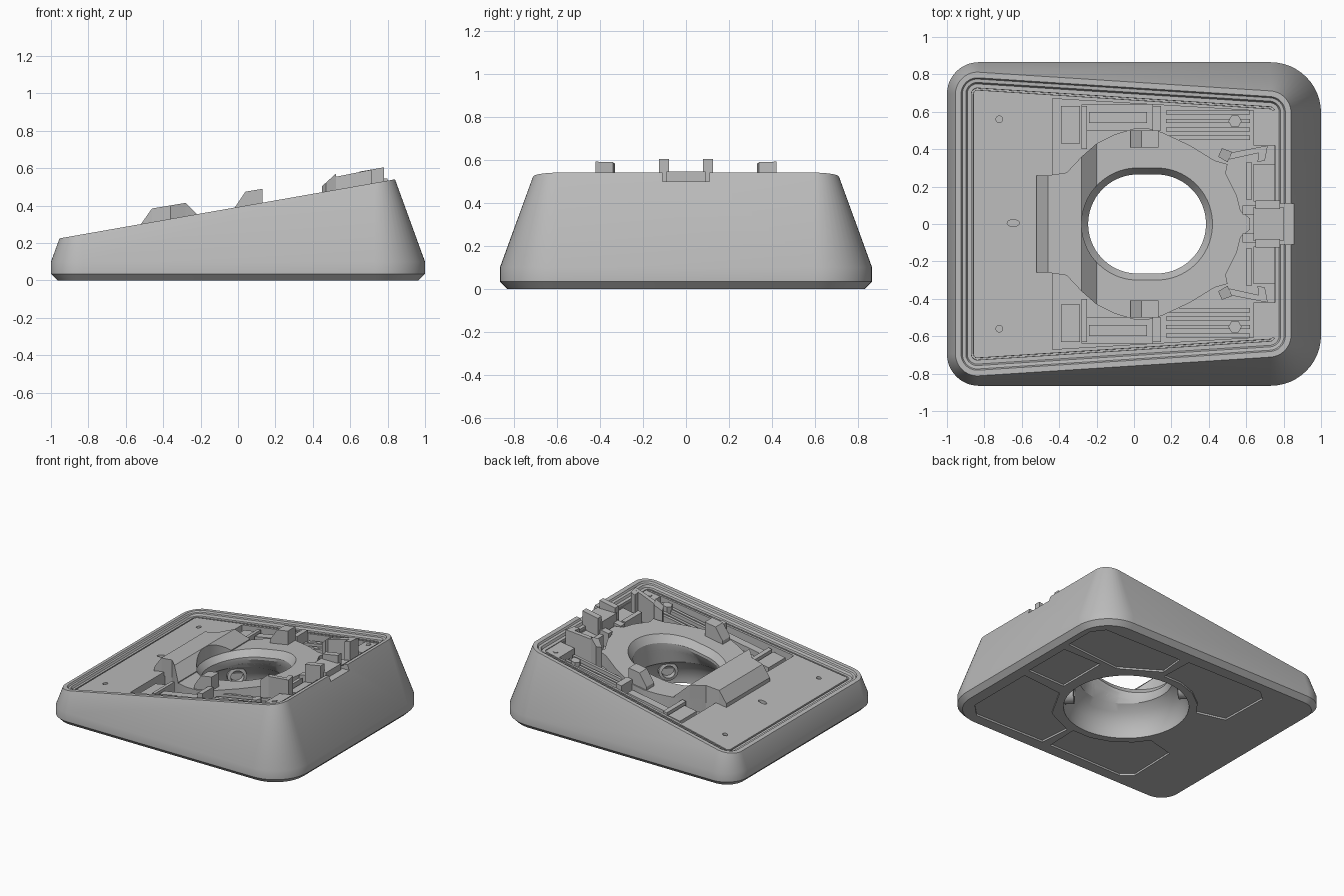
import bpy, bmesh
from math import sin, cos, pi, radians
from mathutils import Matrix

cube = bpy.data.objects.get("Cube")
if cube:
    bpy.data.objects.remove(cube, do_unlink=True)

grey = bpy.data.materials.new("matte grey")
grey.use_nodes = True
COLOR = (0.5, 0.5, 0.5, 1)
grey.diffuse_color = COLOR
grey.node_tree.nodes["Principled BSDF"].inputs["Base Color"].default_value = COLOR

SLOPE, MID = 0.176, 0.393      # tilted top plane
DRAFT, WAIST = 0.364, 0.1      # side wall taper and where it starts


def tilt(offset=0.0):
    """Height function parallel to the tilted top."""
    return lambda x, y: MID + SLOPE * x + offset


def level(z):
    return lambda x, y: z


def line(x0, z0, x1, z1):
    """Height function sloping along x between two points."""
    return lambda x, y: z0 + (z1 - z0) * (x - x0) / (x1 - x0)


def loft(name, rings):
    bm = bmesh.new()
    rows = [[bm.verts.new(p) for p in ring] for ring in rings]
    n = len(rows[0])
    for a, b in zip(rows, rows[1:]):
        for i in range(n):
            j = (i + 1) % n
            bm.faces.new((a[i], a[j], b[j], b[i]))
    bm.faces.new(rows[0])
    bm.faces.new(rows[-1])
    bmesh.ops.recalc_face_normals(bm, faces=bm.faces)
    mesh = bpy.data.meshes.new(name)
    bm.to_mesh(mesh)
    bm.free()
    mesh.materials.append(grey)
    ob = bpy.data.objects.new(name, mesh)
    bpy.context.collection.objects.link(ob)
    return ob


def prism(name, pts, bottom, top):
    return loft(name, [[(x, y, f(x, y)) for x, y in pts] for f in (bottom, top)])


def box(x0, x1, y0, y1):
    return [(x0, y0), (x1, y0), (x1, y1), (x0, y1)]


def flip(pts):
    return [(x, -y) for x, y in reversed(pts)]


def pair(name, pts, bottom, top):
    return [prism("left_" + name, flip(pts), bottom, top),
            prism("right_" + name, pts, bottom, top)]


def disc(cx, cy, rx, ry, n=24):
    return [(cx + rx * cos(2 * pi * i / n), cy + ry * sin(2 * pi * i / n)) for i in range(n)]


def cut(ob, cutters):
    bpy.context.view_layer.objects.active = ob
    for c in cutters:
        mod = ob.modifiers.new("cut", "BOOLEAN")
        mod.object, mod.solver = c, "EXACT"
        bpy.ops.object.modifier_apply(modifier=mod.name)


# Wedge body: rounded footprint, tapered sides, stepped rim
outline = []
for cx, cy, r, start in ((0.73, 0.595, 0.27, 0), (-0.83, 0.695, 0.17, 90),
                         (-0.83, -0.695, 0.17, 180), (0.73, -0.595, 0.27, 270)):
    for i in range(13):
        a = radians(start + 90 * i / 12)
        outline.append((cx + r * cos(a), cy + r * sin(a), cos(a), sin(a)))


def wall_ring(inset, z):
    return [(x - inset * nx, y - inset * ny, z) for x, y, nx, ny in outline]


def top_ring(inset, offset):
    ring = []
    for x, y, nx, ny in outline:
        z = (MID + SLOPE * (x + DRAFT * WAIST * nx)) / (1 + SLOPE * DRAFT * nx)
        d = DRAFT * (z - WAIST) + inset
        px, py = x - d * nx, y - d * ny
        ring.append((px, py, tilt(offset)(px, py)))
    return ring


body = loft("body", [wall_ring(0.035, 0), wall_ring(0, 0.035), wall_ring(0, WAIST)]
            + [top_ring(i, o) for i, o in ((0, 0), (0.03, 0), (0.037, -0.012), (0.055, -0.014),
                                           (0.063, -0.03), (0.085, -0.03), (0.086, -0.05),
                                           (0.095, -0.05), (0.096, -0.03))])


# Central opening: round bowl below, tilted oval above
def oval(r, straight, height):
    ring = []
    for i in range(64):
        a = 2 * pi * (i + 0.5) / 64
        x = 0.07 + r * cos(a) + (straight if cos(a) > 0 else -straight)
        y = r * sin(a)
        ring.append((x, y, height(x, y)))
    return ring


opening = loft("opening_cutter", [
    oval(0.43, 0, level(-0.1)), oval(0.43, 0, level(0.04)), oval(0.41, 0, level(0.11)),
    oval(0.37, 0, level(0.17)), oval(0.32, 0, level(0.21)), oval(0.265, 0.05, tilt(-0.1)),
    oval(0.265, 0.05, tilt(-0.08)), oval(0.3, 0.05, tilt(-0.03)), oval(0.3, 0.05, tilt(0.3))])

# Equipment bay, rim notch and small holes
FLOOR = tilt(-0.13)
ABOVE = tilt(0.3)
cutters = [
    prism("bay_cutter", [(-0.435, -0.67), (0.75, -0.6), (0.75, 0.6), (-0.435, 0.67)], FLOOR, ABOVE),
    prism("notch_cutter", [(0.64, -0.11), (0.95, -0.11), (0.95, 0.11), (0.64, 0.11)],
          level(0.5), level(0.8)),
    prism("slot_cutter", disc(-0.645, 0.005, 0.033, 0.018), tilt(-0.08), ABOVE)]
for x in (-0.72, 0.7):
    if x < 0:
        cutters += pair("screw_cutter", disc(x, 0.56, 0.018, 0.018, 12), tilt(-0.08), ABOVE)

# Shallow pad pockets in the underside
near_arc = [(0.07 + 0.49 * cos(radians(a)), 0.49 * sin(radians(a))) for a in (82, 100, 118, 136, 150)]
side_pad = [(-0.57, 0.3), (-0.58, 0.68), (-0.5, 0.75), (0.13, 0.74)] + near_arc
pads = [side_pad, flip(side_pad),
        [(0.92, 0.4), (0.92, 0.63), (0.85, 0.72), (0.2, 0.73), (0.18, 0.53), (0.36, 0.42), (0.46, 0.36)],
        [(0.9, -0.05), (0.9, 0.33), (0.58, 0.33), (0.58, -0.06)],
        [(0.88, -0.12), (0.88, -0.65), (0.78, -0.75), (0.2, -0.74), (0.18, -0.5), (0.4, -0.4), (0.54, -0.15)]]
cutters += [prism("pad_cutter", p, level(-0.05), level(0.014)) for p in pads]
cut(body, cutters + [opening])

# Saddle plate around the opening, with the raised sloping block on its low side
half = [(0.62, 0.03), (0.57, 0.07), (0.55, 0.15), (0.49, 0.27), (0.5, 0.32), (0.43, 0.34),
        (0.3, 0.42), (0.15, 0.49), (0.08, 0.51), (0, 0.51), (-0.1, 0.48), (-0.2, 0.43),
        (-0.28, 0.36), (-0.36, 0.275), (-0.43, 0.26)]
UNDER = tilt(-0.15)
saddle = prism("saddle_plate", half + flip(half), UNDER, tilt(-0.03))
block = [prism("block_front_slope", box(-0.52, -0.46, -0.26, 0.26), tilt(-0.06), line(-0.52, 0.3, -0.46, 0.385))]
crest = [(-0.28, 0.36), (-0.36, 0.275), (-0.46, 0.26)]
block.append(prism("block_crest", crest + flip(crest), tilt(-0.06), line(-0.46, 0.385, -0.28, 0.415)))
back = [(-0.2, 0.43), (-0.28, 0.36)]
block.append(prism("block_back_slope", back + flip(back), tilt(-0.06), line(-0.28, 0.415, -0.2, 0.335)))
for part in [saddle] + block:
    cut(part, [opening])
for c in cutters + [opening]:
    bpy.data.objects.remove(c, do_unlink=True)

# Mirrored fittings in the bay
pair("wedge_block", box(-0.39, -0.29, 0.43, 0.63), UNDER, tilt(-0.05))
pair("bay_shelf", box(-0.28, 0.1, 0.5, 0.64), UNDER, tilt(-0.09))
pair("shelf_bar", box(-0.24, 0.07, 0.54, 0.6), UNDER, tilt(-0.05))
pair("shelf_stop", box(-0.28, -0.25, 0.4, 0.63), UNDER, tilt(-0.035))
pair("hook_slope", box(-0.02, 0.04, 0.41, 0.5), UNDER, line(-0.02, 0.385, 0.04, 0.475))
pair("hook_top", box(0.04, 0.13, 0.41, 0.5), UNDER, line(0.04, 0.475, 0.13, 0.49))
pair("hook_post", box(0.1, 0.145, 0.5, 0.63), UNDER, tilt(0.0))
for i in range(4):
    y = 0.45 + 0.045 * i
    pair("rail", box(0.17, 0.62, y, y + 0.022), UNDER, tilt(-0.06 - 0.01 * (i % 2)))
pair("hex_boss", disc(0.54, 0.55, 0.036, 0.036, 6), UNDER, tilt(-0.03))
pair("end_shelf", box(0.64, 0.755, 0.42, 0.61), UNDER, tilt(-0.035))
pair("end_screw", disc(0.7, 0.56, 0.018, 0.018, 12), UNDER, tilt(-0.03))
pair("inner_wall", box(0.6, 0.63, 0.13, 0.33), UNDER, tilt(-0.03))
pair("side_step", box(0.64, 0.755, 0.12, 0.32), UNDER, tilt(-0.06))

# Angled clips
pair("clip_nose", [(0.45, 0.36), (0.5, 0.33), (0.525, 0.385), (0.47, 0.405)], UNDER, line(0.45, 0.505, 0.5, 0.55))
pair("clip_arm", [(0.51, 0.345), (0.69, 0.385), (0.69, 0.415), (0.51, 0.38)], UNDER, line(0.5, 0.55, 0.7, 0.59))
pair("clip_end", [(0.66, 0.33), (0.7, 0.34), (0.715, 0.42), (0.67, 0.41)], UNDER, tilt(0.073))

# U-shaped bracket at the high end
prism("bracket_floor", box(0.64, 0.8, -0.09, 0.09), UNDER, level(0.545))
pair("bracket_ear", box(0.65, 0.78, 0.08, 0.125), UNDER, line(0.65, 0.582, 0.78, 0.605))
pair("bracket_foot", box(0.58, 0.65, 0.05, 0.1), UNDER, tilt(-0.02))

# Round sockets in the bowl wall
for name, angle in (("front_socket", -45), ("back_socket", 135)):
    tube = loft(name, [[(d, y, z) for y, z in disc(0, 0, r, r)] for r, d in
                       ((0.068, 0.44), (0.068, 0.36), (0.046, 0.355), (0.046, 0.4))])
    tube.data.transform(Matrix.Translation((0.07, 0, 0.12)) @ Matrix.Rotation(radians(angle), 4, "Z"))

# Smooth the curved walls, keep edges crisp
bpy.ops.object.select_all(action="DESELECT")
for ob in bpy.context.collection.objects:
    if ob.type == "MESH":
        ob.select_set(True)
bpy.context.view_layer.objects.active = body
bpy.ops.object.shade_smooth_by_angle(angle=radians(25))
